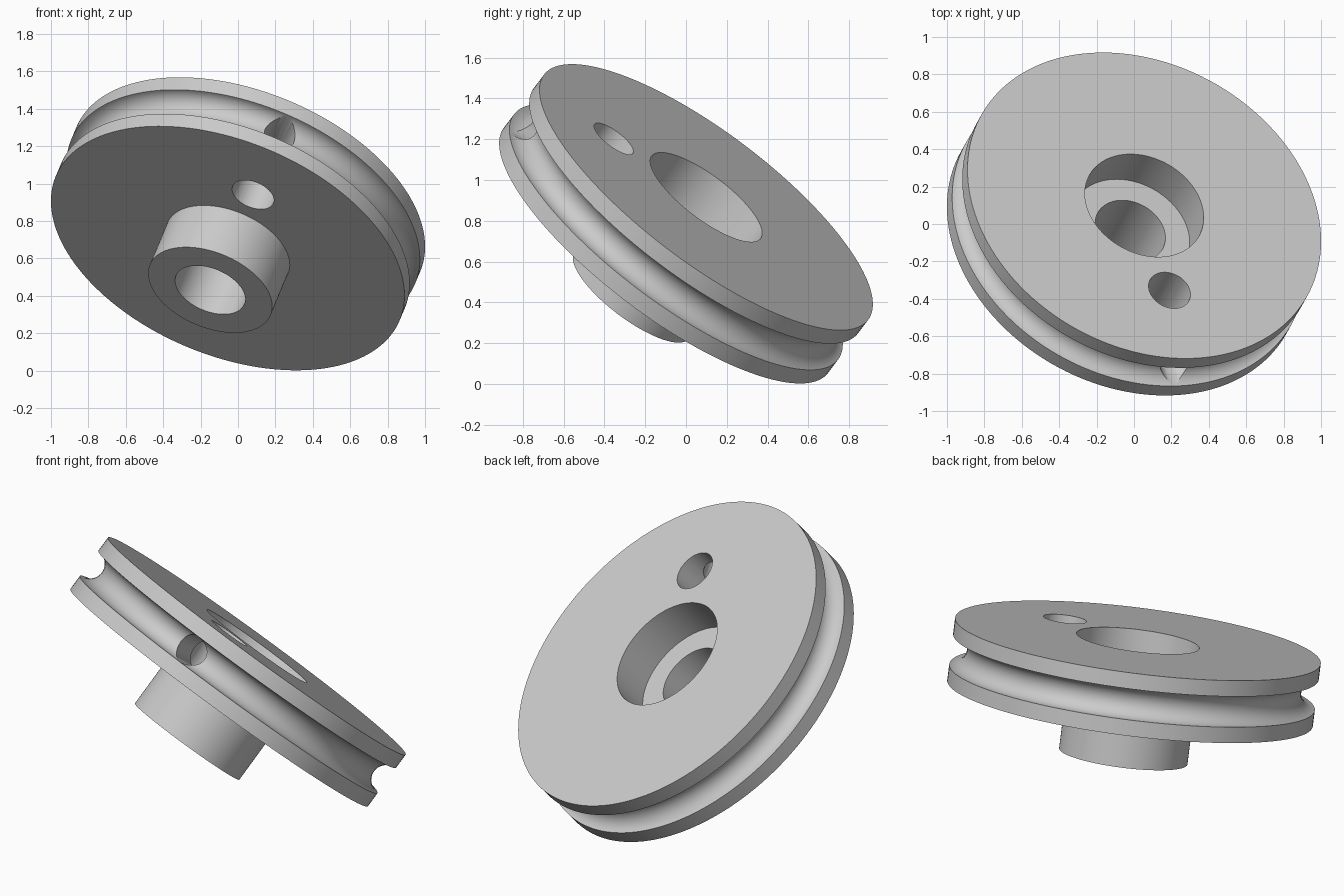
import bpy, bmesh, math
from mathutils import Matrix, Vector

cube = bpy.data.objects.get("Cube")
if cube:
    bpy.data.objects.remove(cube, do_unlink=True)

RADIUS, HALF = 0.997, 0.173      # wheel radius and half thickness
GROOVE = 0.085                   # half-round rope groove
HUB, HUB_LENGTH = 0.35, 0.295
BORE, POCKET, POCKET_DEPTH = 0.198, 0.335, 0.235
PIN, PIN_OFFSET = 0.118, 0.553   # through hole beside the bore
SEGMENTS = 160

grey = bpy.data.materials.new("light grey")
grey.use_nodes = True
colour = (0.6, 0.6, 0.6, 1)
grey.diffuse_color = colour
grey.node_tree.nodes["Principled BSDF"].inputs["Base Color"].default_value = colour


def add_object(name, bm):
    mesh = bpy.data.meshes.new(name)
    bmesh.ops.recalc_face_normals(bm, faces=bm.faces)
    bm.to_mesh(mesh)
    bm.free()
    obj = bpy.data.objects.new(name, mesh)
    obj.data.materials.append(grey)
    bpy.context.collection.objects.link(obj)
    return obj


def lathe(name, profile):
    """Revolve a closed (radius, height) profile around z."""
    bm = bmesh.new()
    verts = [bm.verts.new((r, 0, z)) for r, z in profile]
    edges = [bm.edges.new((v, verts[i - 1])) for i, v in enumerate(verts)]
    bmesh.ops.spin(bm, geom=verts + edges, cent=(0, 0, 0), axis=(0, 0, 1),
                   angle=math.tau, steps=SEGMENTS, use_merge=True)
    bmesh.ops.remove_doubles(bm, verts=bm.verts, dist=1e-5)
    return add_object(name, bm)


def cutter(name, radius, length, matrix):
    bm = bmesh.new()
    bmesh.ops.create_cone(bm, cap_ends=True, segments=64, radius1=radius,
                          radius2=radius, depth=length, matrix=matrix)
    obj = add_object(name, bm)
    obj.hide_render = True
    return obj


# Grooved wheel with hub, bore and stepped pocket
arc = [math.pi * i / 24 for i in range(25)]
groove = [(RADIUS - GROOVE * math.sin(a), -GROOVE * math.cos(a)) for a in arc]
profile = [(BORE, -HALF - HUB_LENGTH), (HUB, -HALF - HUB_LENGTH), (HUB, -HALF),
           (RADIUS, -HALF)] + groove + [
           (RADIUS, HALF), (POCKET, HALF),
           (POCKET, HALF - POCKET_DEPTH), (BORE, HALF - POCKET_DEPTH)]
wheel = lathe("pulley_wheel", profile)

# Through hole, and the rope hole leading from it out to the groove
rope_end = 1.2
sideways = (Matrix.Translation(((PIN_OFFSET + rope_end) / 2, 0, 0))
            @ Matrix.Rotation(math.pi / 2, 4, 'Y'))
cutters = [cutter("pin_hole_cutter", PIN, 1, Matrix.Translation((PIN_OFFSET, 0, 0))),
           cutter("rope_hole_cutter", GROOVE - 0.001, rope_end - PIN_OFFSET, sideways)]

bpy.ops.object.select_all(action='DESELECT')
bpy.context.view_layer.objects.active = wheel
wheel.select_set(True)
for c in cutters:
    mod = wheel.modifiers.new(c.name, 'BOOLEAN')
    mod.operation, mod.solver, mod.object = 'DIFFERENCE', 'EXACT', c
    bpy.ops.object.modifier_apply(modifier=mod.name)
    bpy.data.objects.remove(c, do_unlink=True)
bpy.ops.object.shade_smooth_by_angle(angle=math.radians(30))

# Tilt the wheel: z along its axle, x towards the rope hole
axle = Vector((0.318, 0.572, 0.756)).normalized()
out = Vector((0.135, -0.4535, 0.2864))
out = (out - axle * out.dot(axle)).normalized()
turn = Matrix((out, axle.cross(out), axle)).transposed().to_4x4()
wheel.matrix_world = Matrix.Translation((0, 0, 0.785)) @ turn
